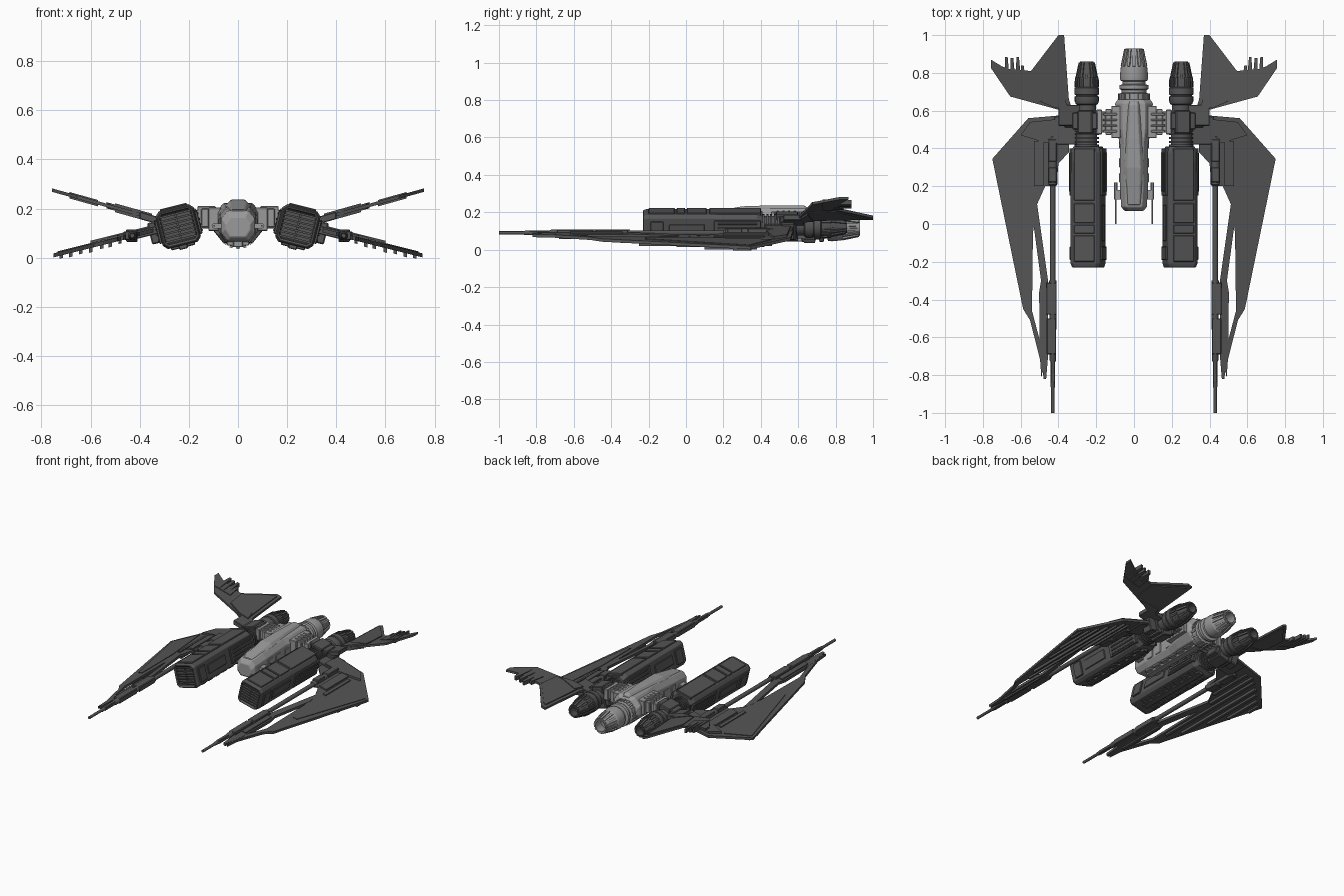
import bpy, bmesh, math
from mathutils import Matrix, Vector

def material(name, v):
    m = bpy.data.materials.new(name)
    m.diffuse_color = (v, v, v, 1)
    return m
DARK, LIGHT = material("dark_grey", 0.09), material("light_grey", 0.32)

def finish(name, bm, mat=DARK, mirror=True, bevel=0.0, smooth=False):
    bmesh.ops.recalc_face_normals(bm, faces=bm.faces)
    me = bpy.data.meshes.new(name)
    bm.to_mesh(me)
    bm.free()
    ob = bpy.data.objects.new(name, me)
    bpy.context.collection.objects.link(ob)
    me.materials.append(mat)
    if smooth:
        bpy.ops.object.select_all(action='DESELECT')
        ob.select_set(True)
        bpy.context.view_layer.objects.active = ob
        bpy.ops.object.shade_smooth_by_angle(angle=math.radians(30))
    if bevel:
        b = ob.modifiers.new("bevel", 'BEVEL')
        b.width, b.segments = bevel, 1
    if mirror:
        ob.modifiers.new("mirror", 'MIRROR')
    return ob

def box(bm, x0, x1, y0, y1, z0, z1, M=Matrix()):
    S = Matrix.Diagonal((x1 - x0, y1 - y0, z1 - z0, 1))
    T = Matrix.Translation(((x0 + x1) / 2, (y0 + y1) / 2, (z0 + z1) / 2))
    bmesh.ops.create_cube(bm, size=1, matrix=M @ T @ S)

def skin(bm, rings):
    rows = [[bm.verts.new(p) for p in r] for r in rings]
    n = len(rows[0])
    for a, b in zip(rows, rows[1:]):
        for i in range(n):
            bm.faces.new((a[i], a[(i + 1) % n], b[(i + 1) % n], b[i]))
    bm.faces.new(rows[0])
    bm.faces.new(rows[-1][::-1])

def loft(bm, sections, M=Matrix()):
    """Chamfered-rectangle sections: (y, half width, z low, z high, chamfer x, chamfer z)."""
    rings = []
    for y, w, a, b, c, d in sections:
        pts = [(w, a + d), (w, b - d), (w - c, b), (c - w, b), (-w, b - d), (-w, a + d), (c - w, a), (w - c, a)]
        rings.append([M @ Vector((x, y, z)) for x, z in pts])
    skin(bm, rings)

def lathe(bm, profile, cx, cz, n=24):
    skin(bm, [[(cx + r * math.cos(2 * math.pi * i / n), y, cz + r * math.sin(2 * math.pi * i / n))
               for i in range(n)] for y, r in profile])

def plate(bm, outline, zf, low, high):
    top = [bm.verts.new((x, y, zf(x) + high)) for x, y in outline]
    bot = [bm.verts.new((x, y, zf(x) + low)) for x, y in outline]
    bm.faces.new(top)
    bm.faces.new(bot[::-1])
    for i in range(len(top)):
        j = (i + 1) % len(top)
        bm.faces.new((top[i], bot[i], bot[j], top[j]))

def rect(x0, x1, y0, y1):
    return [(x0, y0), (x1, y0), (x1, y1), (x0, y1)]

def petals(bm, n, cx, cz, y0, y1, r0, r1, w):
    slope = math.atan2(r1 - r0, y1 - y0)
    length = math.hypot(y1 - y0, r1 - r0)
    for i in range(n):
        M = (Matrix.Translation((cx, y0, cz)) @ Matrix.Rotation(2 * math.pi * i / n, 4, 'Y')
             @ Matrix.Translation((0, 0, r0)) @ Matrix.Rotation(slope, 4, 'X'))
        box(bm, -w, w, 0, length, -0.006, 0.005, M)

# Central fuselage
bm = bmesh.new()
loft(bm, [(0.07, .05, .085, .165, .02, .03), (0.09, .068, .07, .19, .025, .03), (0.2, .074, .062, .205, .025, .035),
          (0.42, .075, .06, .22, .025, .035), (0.5, .09, .06, .222, .03, .04), (0.64, .1, .06, .222, .04, .05),
          (0.66, .085, .07, .205, .04, .05)])
finish("fuselage", bm, LIGHT, False, 0.003)

# Canopy ridge and spine
bm = bmesh.new()
loft(bm, [(0.1, .042, .16, .195, .015, .01), (0.3, .052, .17, .232, .018, .02), (0.45, .045, .18, .237, .018, .02),
          (0.63, .03, .18, .237, .012, .015), (0.65, .025, .18, .225, .01, .01)])
for y in (.22, .3, .4):
    box(bm, -.079, .079, y, y + .05, .1, .16)
finish("canopy", bm, LIGHT, False, 0.003)

# Belly equipment under the fuselage
bm = bmesh.new()
for i in range(6):
    box(bm, -.045, .045, .16 + i * .075, .21 + i * .075, .05, .075)
box(bm, -.02, .02, .14, .62, .043, .07)
finish("belly_panels", bm, LIGHT, False, 0.003)

# Stepped shoulders joining fuselage to pods
bm = bmesh.new()
for x0, x1, h, z0, z1 in ((.07, .12, .085, .11, .205), (.12, .15, .07, .125, .2), (.15, .175, .055, .135, .195), (.17, .2, .065, .125, .2)):
    box(bm, x0, x1, .54 - h, .54 + h, z0, z1)
for k in range(4):
    box(bm, .09, .165, .485 + k * .03, .497 + k * .03, .12, .21)
finish("shoulder", bm, LIGHT, True, 0.003)

# Nose guns
bm = bmesh.new()
lathe(bm, [(0.0, .004), (0.13, .004), (.13, .01), (.22, .01)], .097, .13, 10)
box(bm, .07, .1, .13, .18, .12, .14)
finish("nose_gun", bm, LIGHT)

# Centre engine
bm = bmesh.new()
lathe(bm, [(.62, .078), (.69, .078), (.695, .066), (.71, .066), (.715, .078), (.735, .078), (.74, .06), (.755, .06),
           (.76, .072), (.78, .075), (.83, .07), (.84, .062), (.93, .045), (.93, .036), (.86, .045)], 0, .12, 28)
finish("centre_engine", bm, LIGHT, False, 0, True)
bm = bmesh.new()
petals(bm, 14, 0, .12, .835, .925, .066, .047, .007)
petals(bm, 18, 0, .12, .63, .69, .079, .079, .006)
finish("centre_nozzle_petals", bm, LIGHT, False)

# Side pods, rolled outward, with open fronts
P = Matrix.Translation((.243, 0, .126)) @ Matrix.Rotation(math.radians(14), 4, 'Y')
bm = bmesh.new()
loft(bm, [(-.17, .064, -.06, .062, .012, .012), (-.225, .066, -.062, .064, .012, .012), (-.23, .074, -.072, .074, .018, .018),
          (-.21, .08, -.078, .08, .018, .018), (.14, .08, -.078, .08, .018, .018), (.38, .08, -.075, .08, .02, .02),
          (.41, .07, -.065, .07, .025, .025)], P)
finish("pod_body", bm, DARK, True, 0.002)
bm = bmesh.new()
for i in range(7):
    z = -.051 + i * .0175
    box(bm, -.067, .067, -.224, -.19, z - .004, z + .004, P)
box(bm, -.004, .004, -.215, -.18, -.06, .06, P)
finish("intake_slats", bm)

# Pod armour: top plates, side panels, flaps and underside ribs
bm = bmesh.new()
for y0, y1 in ((-.2, -.06), (-.05, -.005), (.005, .11), (.125, .4)):
    box(bm, -.056, .056, y0, y1, .07, .087, P)
for s in (-1, 1):
    def side(a, b, y0, y1, z0, z1):
        box(bm, min(s * a, s * b), max(s * a, s * b), y0, y1, z0, z1, P)
    side(.07, .09, .15, .4, -.05, .05)
    for k in range(4):
        side(.08, .094, .17, .38, -.04 + k * .023, -.03 + k * .023)
    side(.07, .09, -.19, -.12, -.05, .045)
    side(.07, .086, -.09, .1, -.03, .03)
for k in range(7):
    box(bm, -.05, .05, -.14 + k * .075, -.095 + k * .075, -.087, -.07, P)
box(bm, -.018, .018, -.16, .38, -.093, -.07, P)
finish("pod_armour", bm, DARK, True, 0.003)

# Pod necks and engines
bm = bmesh.new()
neck = [(.39, .055)]
for k in range(5):
    y = .41 + k * .02
    neck += [(y, .055), (y, .064), (y + .01, .064), (y + .01, .055)]
lathe(bm, neck + [(.6, .05), (.63, .05), (.635, .058), (.65, .064), (.675, .064), (.677, .058), (.683, .058), (.685, .066),
                  (.72, .066), (.725, .059), (.77, .057), (.78, .052), (.86, .036), (.86, .029), (.8, .036)], .25, .126, 24)
finish("side_engine", bm, DARK, True, 0, True)
bm = bmesh.new()
petals(bm, 12, .25, .126, .775, .855, .055, .038, .007)
petals(bm, 16, .25, .126, .725, .775, .06, .058, .006)
finish("side_nozzle_petals", bm)

# Wing mount collar
bm = bmesh.new()
box(bm, -.068, .07, .5, .59, -.06, .066, P)
box(bm, .05, .12, .51, .58, -.045, .045, P)
box(bm, -.04, .04, .48, .6, -.075, .072, P)
finish("wing_mount", bm, DARK, True, 0.005)

# Lower forward-swept wing
def low_z(x): return .09 - .25 * (x - .43)
bm = bmesh.new()
plate(bm, [(.335, .58), (.56, .56), (.75, .345), (.587, -.45), (.55, -.51), (.497, -.72), (.49, -.82), (.478, -.73),
           (.47, -.66), (.49, -.65), (.54, -.46), (.535, -.05), (.515, .1), (.47, .2), (.41, .2), (.4, .32), (.345, .38)],
      low_z, -.008, .008)
plate(bm, [(.515, .12), (.535, .02), (.492, -.3), (.502, -.36), (.5, -.66), (.478, -.82), (.465, -.82), (.455, -.7), (.455, -.3)],
      low_z, -.008, .009)
finish("lower_wing", bm)

# Wing surface panels and hanging ribs
bm = bmesh.new()
plate(bm, [(.36, .56), (.55, .54), (.6, .47), (.47, .43), (.36, .43)], low_z, 0, .022)
plate(bm, [(.61, .46), (.735, .335), (.6, -.22), (.57, -.22), (.57, .1)], low_z, 0, .012)
plate(bm, rect(.48, .53, .2, .44), low_z, 0, .018)
plate(bm, rect(.54, .56, .15, .42), low_z, 0, .014)
plate(bm, rect(.465, .492, -.62, -.34), low_z, 0, .016)
for x, y0, y1, d in ((.48, .2, .52, .02), (.52, .12, .53, .024), (.555, -.35, .5, .022), (.6, -.25, .46, .026),
                     (.64, -.05, .42, .022), (.68, .1, .38, .024), (.72, .25, .35, .02), (.48, -.68, -.33, .018)):
    plate(bm, rect(x - .007, x + .007, y0, y1), low_z, -d, 0)
finish("wing_panels", bm)

# Long wing cannon
bm = bmesh.new()
lathe(bm, [(.47, .015), (.46, .024), (.21, .024), (.2, .014), (-.3, .014), (-.3, .019), (-.72, .018), (-.73, .013),
           (-.86, .012), (-.87, .009), (-1, .009)], .43, .09, 16)
finish("cannon_barrel", bm, DARK, True, 0, True)
bm = bmesh.new()
for x0, x1, y0, y1, h in ((.408, .455, .22, .3, .026), (.408, .455, .33, .45, .026), (.41, .465, -.48, -.31, .018),
                          (.412, .462, -.69, -.5, .018), (.418, .442, -.84, -.7, .012)):
    box(bm, x0, x1, y0, y1, .09 - h, .09 + h)
finish("cannon_housing", bm, DARK, True, 0.004)

# Upper rear wing
def up_z(x): return .17 + .28 * (x - .38)
bm = bmesh.new()
plate(bm, [(.29, .605), (.4, .605), (.655, .675), (.757, .825), (.757, .87), (.7, .835), (.66, .82), (.545, .81), (.4, 1.0),
           (.37, 1.0), (.345, .66), (.335, .63), (.29, .63)], up_z, -.007, .007)
finish("upper_wing", bm)
bm = bmesh.new()
plate(bm, [(.36, .63), (.52, .66), (.535, .8), (.4, .97), (.385, .97)], up_z, -.012, .013)
plate(bm, [(.35, .61), (.42, .615), (.5, .65), (.37, .68)], up_z, -.018, .018)
for x, y in ((.59, .84), (.615, .885), (.645, .88), (.675, .885)):
    plate(bm, [(x - .02, .73), (x + .01, .73), (x + .008, y), (x - .006, y)], up_z, -.014, .012)
finish("upper_wing_panels", bm)

# Arms joining pods to both wings
bm = bmesh.new()
plate(bm, rect(.27, .4, .52, .63), up_z, -.018, .012)
plate(bm, rect(.3, .42, .42, .57), low_z, -.018, .016)
finish("wing_arms", bm, DARK, True, 0.003)
